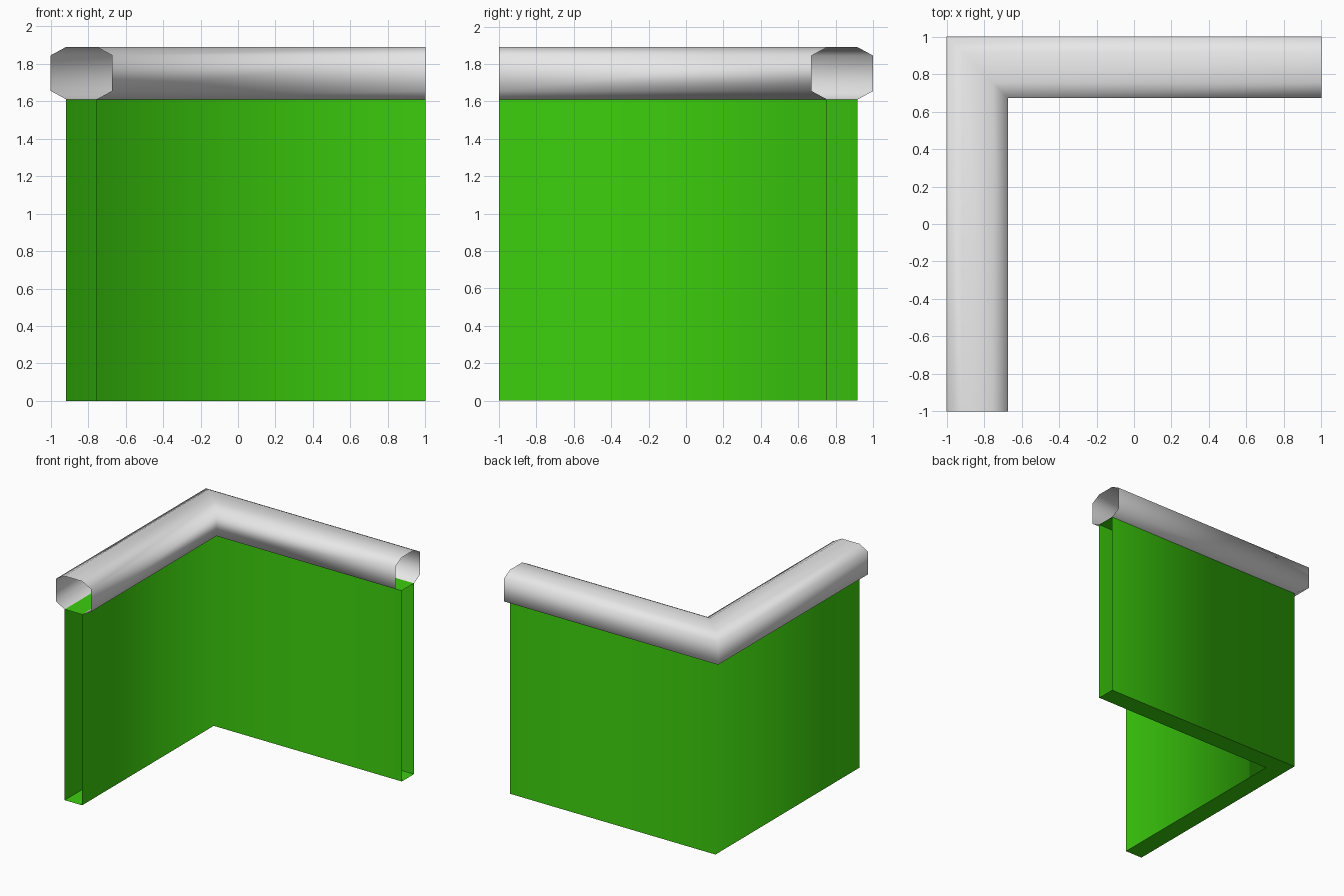
import bpy
import bmesh

cube = bpy.data.objects.get("Cube")
if cube:
    bpy.data.objects.remove(cube, do_unlink=True)


def make_material(name, color):
    mat = bpy.data.materials.new(name)
    mat.use_nodes = True
    mat.diffuse_color = color
    mat.node_tree.nodes["Principled BSDF"].inputs["Base Color"].default_value = color
    return mat


def mitred_sweep(name, profile, material, closed, crease=False):
    """Sweep (inset, height) points along the L-shaped outline, ends left open."""
    bm = bmesh.new()
    rings = []
    for station in (lambda d: (d - 1, -1),          # front end
                    lambda d: (d - 1, 1 - d),       # mitred corner
                    lambda d: (1, 1 - d)):          # left end
        rings.append([bm.verts.new((*station(d), z)) for d, z in profile])
    count = len(profile)
    for a, b in zip(rings, rings[1:]):
        for i in range(count if closed else count - 1):
            j = (i + 1) % count
            bm.faces.new((a[i], b[i], b[j], a[j])).smooth = True
        if crease:
            for u, v in zip(a, b):
                bm.edges.get((u, v)).smooth = False
    mesh = bpy.data.meshes.new(name)
    bm.to_mesh(mesh)
    bm.free()
    mesh.materials.append(material)
    obj = bpy.data.objects.new(name, mesh)
    bpy.context.collection.objects.link(obj)
    return obj


green = make_material("bright_green", (0.045, 0.62, 0.004, 1))
grey = make_material("light_grey", (0.8, 0.8, 0.8, 1))

# Shared insets and heights
inner, outer = 0.245, 0.083
width, wall_top, rail_top = 0.328, 1.61, 1.89
low, high = 1.655, 1.845

# Hollow corner wall, open at both ends
mitred_sweep("corner_wall",
             [(outer, 0), (inner, 0), (inner, wall_top), (outer, wall_top)],
             green, closed=True, crease=True)

# Eight-sided top rail, whose underside is the top of the wall
mitred_sweep("top_rail",
             [(inner, wall_top), (width, low), (width, high), (inner, rail_top),
              (outer, rail_top), (0, high), (0, low), (outer, wall_top)],
             grey, closed=False)
